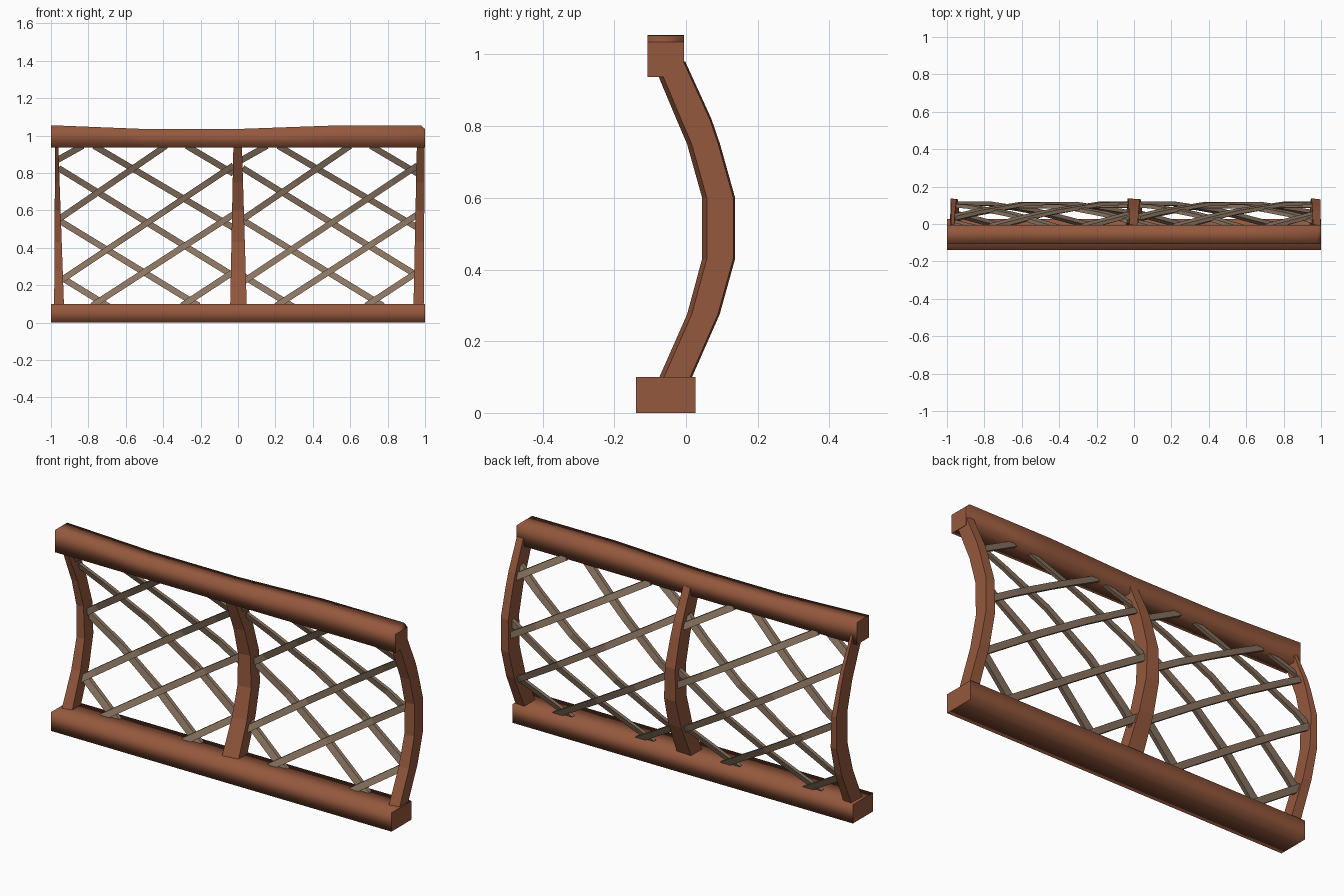
import bpy
from mathutils import Vector

cube = bpy.data.objects.get("Cube")
if cube:
    bpy.data.objects.remove(cube, do_unlink=True)


def material(name, color):
    m = bpy.data.materials.new(name)
    m.use_nodes = True
    m.diffuse_color = color
    m.node_tree.nodes["Principled BSDF"].inputs["Base Color"].default_value = color
    return m


RED_WOOD = material("reddish wood", (0.30, 0.098, 0.047, 1))
GREY_WOOD = material("weathered slat wood", (0.26, 0.18, 0.122, 1))


def loft(name, rings, mat, smooth=False):
    """Skin a row of four-sided rings into a closed beam."""
    n = len(rings)
    verts = [v for ring in rings for v in ring]
    faces = [(3, 2, 1, 0), tuple(4 * (n - 1) + k for k in range(4))]
    for i in range(n - 1):
        for k in range(4):
            a, b = 4 * i + k, 4 * i + (k + 1) % 4
            faces.append((a, b, b + 4, a + 4))
    mesh = bpy.data.meshes.new(name)
    mesh.from_pydata(verts, [], faces)
    mesh.materials.append(mat)
    if smooth:
        for p in mesh.polygons[2:]:
            p.use_smooth = True
    obj = bpy.data.objects.new(name, mesh)
    bpy.context.collection.objects.link(obj)
    return obj


def rail(name, stations, y0, y1, z0):
    loft(name, [[(x, y0, z0), (x, y1, z0), (x, y1, z), (x, y0, z)]
                for x, z in stations], RED_WOOD, True)


# Rails, the upper one with an uneven worn top
rail("bottom_rail", [(-1, 0.1), (1, 0.1)], -0.14, 0.027, 0)
rail("top_rail", [(-1, 1.055), (-0.5, 1.035), (0, 1.035), (0.5, 1.053),
                  (0.98, 1.053), (1, 1.035)], -0.108, -0.005, 0.937)

# Bowed profile of the posts: height, front, back
BOW = [(0.08, -0.083, 0.008), (0.275, 0.003, 0.094), (0.43, 0.045, 0.137),
       (0.6, 0.045, 0.137), (0.75, 0.003, 0.095), (0.82, -0.027, 0.071),
       (0.98, -0.094, -0.002)]


def bow_center(z):
    for (za, fa, ba), (zb, fb, bb) in zip(BOW, BOW[1:]):
        if z <= zb:
            break
    t = (z - za) / (zb - za)
    return ((fa + ba) * (1 - t) + (fb + bb) * t) / 2


def post(name, bottom, top):
    rings = []
    for z, f, b in BOW:
        t = (z - BOW[0][0]) / 0.9
        x0, x1 = (p + (q - p) * t for p, q in zip(bottom, top))
        rings.append([(x0, f, z), (x1, f + 0.013, z), (x1, b - 0.005, z), (x0, b, z)])
    loft(name, rings, RED_WOOD)


post("right_post", (-0.983, -0.93), (-0.978, -0.962))
post("middle_post", (-0.042, 0.047), (-0.024, 0.02))
post("left_post", (0.938, 0.993), (0.957, 0.998))


# Crossed slats following the bow
def slat(name, x0, z0, x1, z1, depth):
    across = Vector((z0 - z1, 0, x1 - x0)).normalized() * 0.0165
    if across.z < 0:
        across = -across
    cuts = sorted({0.0, 1.0} | {(z - z0) / (z1 - z0) for z, f, b in BOW
                                if min(z0, z1) < z < max(z0, z1)})
    rings = []
    for t in cuts:
        x, z = x0 + (x1 - x0) * t, z0 + (z1 - z0) * t
        ring = []
        for side, thick in ((-1, -1), (1, -1), (1, 1), (-1, 1)):
            p = Vector((x, 0, z)) + across * side
            p.y = bow_center(p.z) + 0.012 + depth + thick * 0.01
            ring.append(p)
        rings.append(ring)
    loft(name, rings, GREY_WOOD)


FALLING = [(-0.96, 0.826, -0.025, 0.25), (-0.77, 0.945, -0.025, 0.507),
           (-0.275, 0.945, -0.025, 0.797), (-0.955, 0.545, -0.21, 0.09),
           (-0.955, 0.248, -0.69, 0.085)]
RISING = [(-0.968, 0.868, -0.83, 0.945), (-0.955, 0.555, -0.385, 0.945),
          (-0.955, 0.22, -0.025, 0.84), (-0.78, 0.09, -0.025, 0.578),
          (-0.3, 0.09, -0.025, 0.27)]

for panel, shift in (("right", 0), ("left", 0.985)):
    for kind, rows, depth in (("falling", FALLING, 0.006), ("rising", RISING, -0.006)):
        for i, (x0, z0, x1, z1) in enumerate(rows):
            slat(f"{panel}_{kind}_slat_{i + 1}", x0 + shift, z0, x1 + shift, z1, depth)
